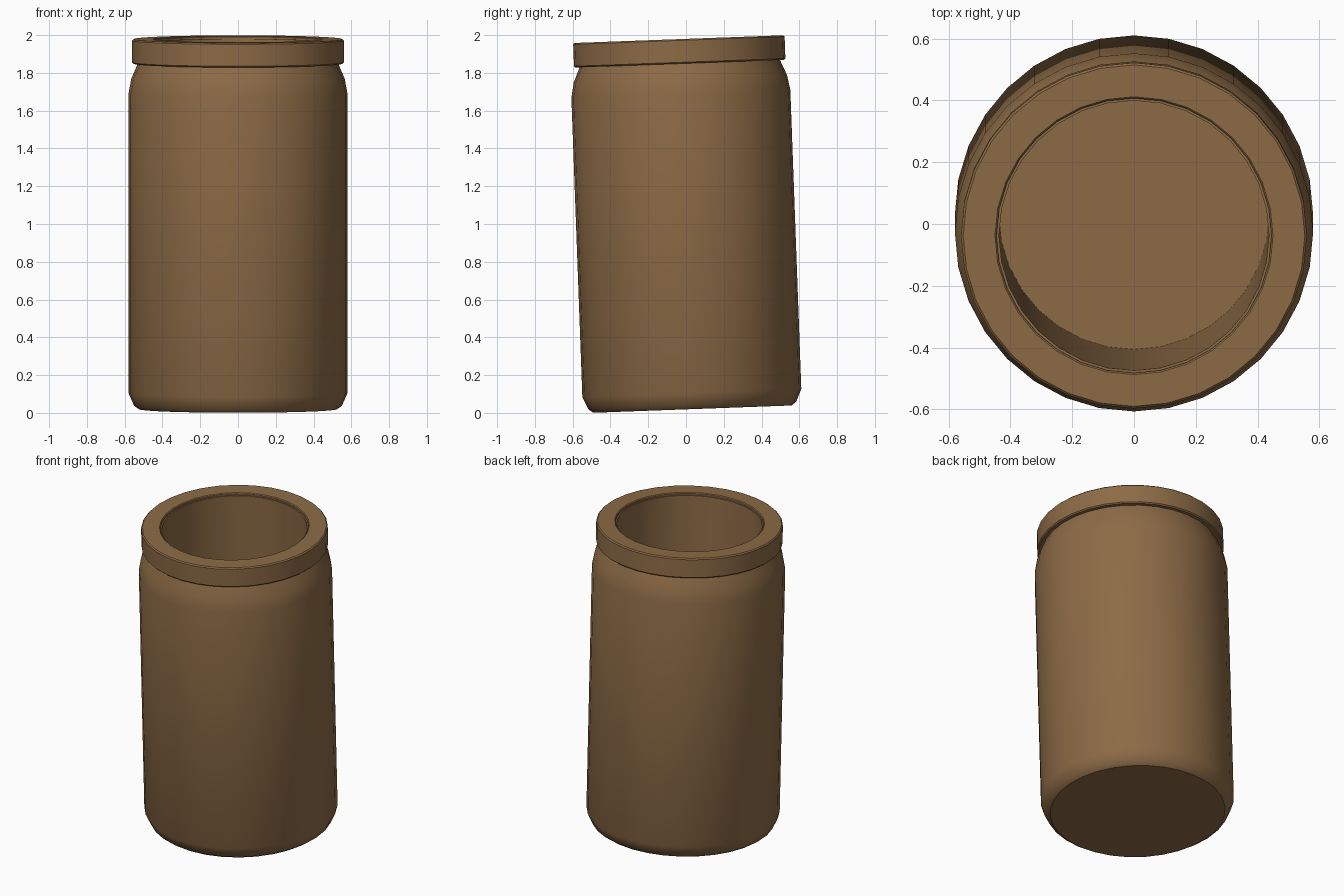
import bpy
import math

cube = bpy.data.objects.get("Cube")
if cube:
    bpy.data.objects.remove(cube, do_unlink=True)

SIDES = 32
TILT = math.radians(2.1)

clay = bpy.data.materials.new("brown clay")
clay.use_nodes = True
colour = (0.265, 0.147, 0.061, 1)
clay.diffuse_color = colour
bsdf = next(n for n in clay.node_tree.nodes if n.type == "BSDF_PRINCIPLED")
bsdf.inputs["Base Color"].default_value = colour
bsdf.inputs["Roughness"].default_value = 0.8


def lathe(name, profile, closed=False):
    """Spin (radius, height) points around the tilted axis; open ends are capped."""
    verts = []
    for r, z in profile:
        for i in range(SIDES):
            a = 2 * math.pi * i / SIDES
            verts.append((r * math.cos(a), r * math.sin(a), z))
    count = len(profile)
    faces = []
    for k in range(count if closed else count - 1):
        low, high = k * SIDES, (k + 1) % count * SIDES
        for i in range(SIDES):
            j = (i + 1) % SIDES
            faces.append((low + i, low + j, high + j, high + i))
    if not closed:
        faces.append(tuple(reversed(range(SIDES))))
        faces.append(tuple(range((count - 1) * SIDES, count * SIDES)))
    mesh = bpy.data.meshes.new(name)
    mesh.from_pydata(verts, [], faces)
    mesh.materials.append(clay)
    obj = bpy.data.objects.new(name, mesh)
    bpy.context.collection.objects.link(obj)
    obj.location = (0, 0.034, 0.02)
    obj.rotation_euler.x = TILT
    bpy.ops.object.select_all(action="DESELECT")
    obj.select_set(True)
    bpy.context.view_layer.objects.active = obj
    bpy.ops.object.shade_smooth_by_angle(angle=math.radians(35))
    return obj


# Jar body: outside from the base up to the neck, then down the inside to the floor
lathe("jar_body", [
    (0.525, 0), (0.55, 0.018), (0.58, 0.085),
    (0.58, 1.67), (0.565, 1.75), (0.535, 1.82), (0.525, 1.85),
    (0.525, 1.945), (0.437, 1.945), (0.437, 0.09)])

# Thick rim band around the mouth, with narrow chamfers
lathe("rim_band", [
    (0.445, 1.83), (0.553, 1.83), (0.56, 1.837),
    (0.56, 1.953), (0.553, 1.96), (0.45, 1.96), (0.445, 1.955)], closed=True)
